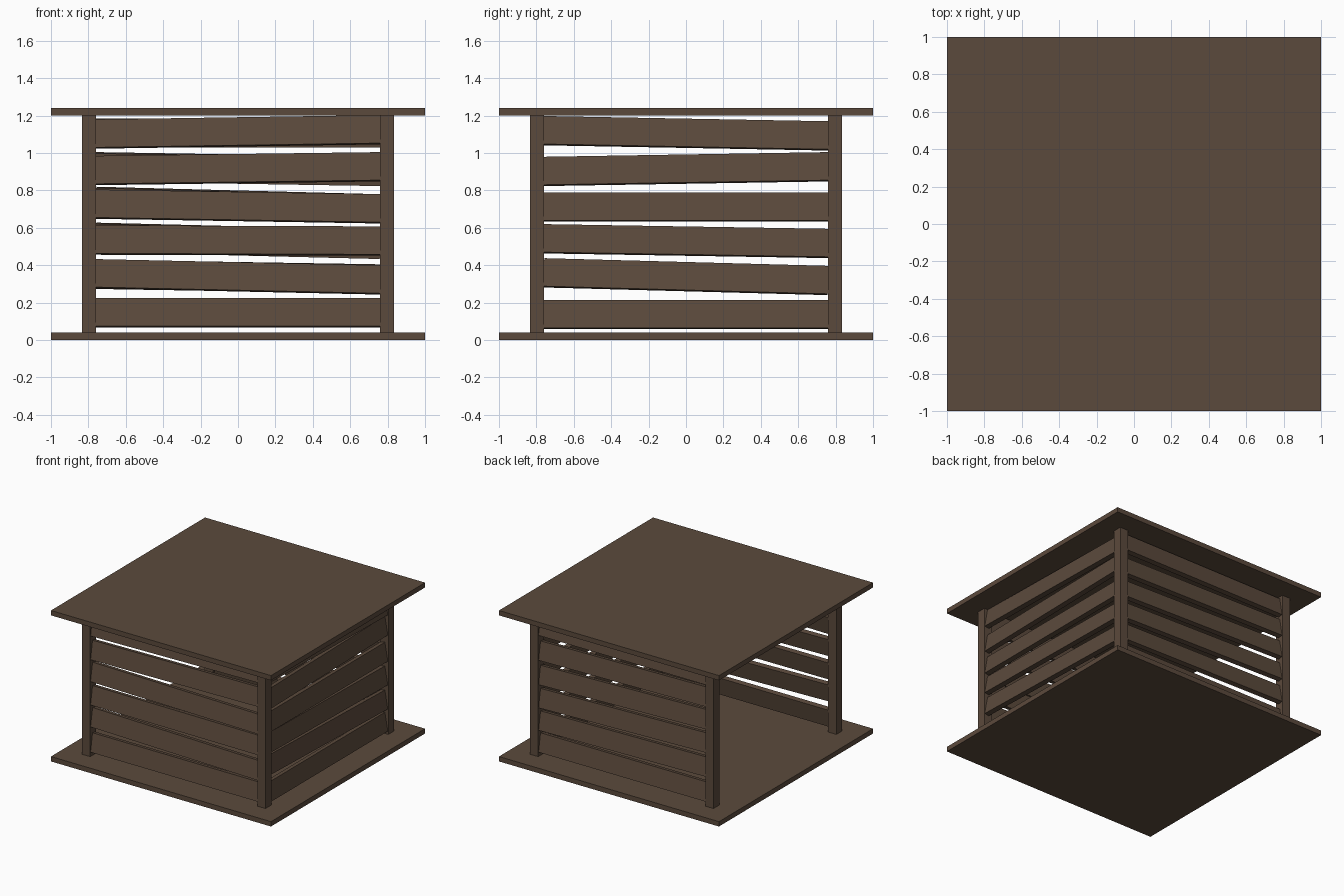
import bpy
from math import radians, atan2
from mathutils import Matrix

if "Cube" in bpy.data.objects:
    bpy.data.objects.remove(bpy.data.objects["Cube"])

wood = bpy.data.materials.new("dark_wood")
wood.diffuse_color = (0.105, 0.068, 0.045, 1)
wood.use_nodes = True
wood.node_tree.nodes["Principled BSDF"].inputs["Base Color"].default_value = wood.diffuse_color


def box(name, size, matrix):
    bpy.ops.mesh.primitive_cube_add(size=1)
    ob = bpy.context.object
    ob.name = name
    ob.data.transform(matrix @ Matrix.Diagonal((*size, 1)))
    ob.data.materials.append(wood)
    return ob


# Floor and roof slabs
box("floor", (2, 2, 0.04), Matrix.Translation((0, 0, 0.02)))
box("roof", (2, 2, 0.04), Matrix.Translation((0, 0, 1.22)))

# Corner posts
for sx in (-1, 1):
    for sy in (-1, 1):
        box("corner_post", (0.075, 0.075, 1.16), Matrix.Translation((sx * 0.797, sy * 0.797, 0.62)))

# Crooked wall planks: lower edge height at the left and right end, seen from outside
walls = {
    "front": (0, [(.07, .07), (.278, .245), (.458, .453), (.65, .625), (.83, .85), (1.025, 1.048)]),
    "right": (90, [(.06, .06), (.283, .242), (.465, .44), (.635, .635), (.825, .85), (1.043, 1.015)]),
    "back": (180, [(.07, .07), (.25, .275), (.435, .473), (.625, .665), (.825, .85), (1.03, 1.03)]),
}
LENGTH, HEIGHT, THICK = 1.52, 0.152, 0.04
for side, (turn, planks) in walls.items():
    for left, right in planks:
        place = (Matrix.Rotation(radians(turn), 4, 'Z')
                 @ Matrix.Translation((0, -0.797, (left + right + HEIGHT) / 2))
                 @ Matrix.Rotation(-atan2(right - left, LENGTH), 4, 'Y')
                 @ Matrix.Rotation(radians(-10), 4, 'X'))
        box(side + "_plank", (LENGTH, THICK, HEIGHT), place)
